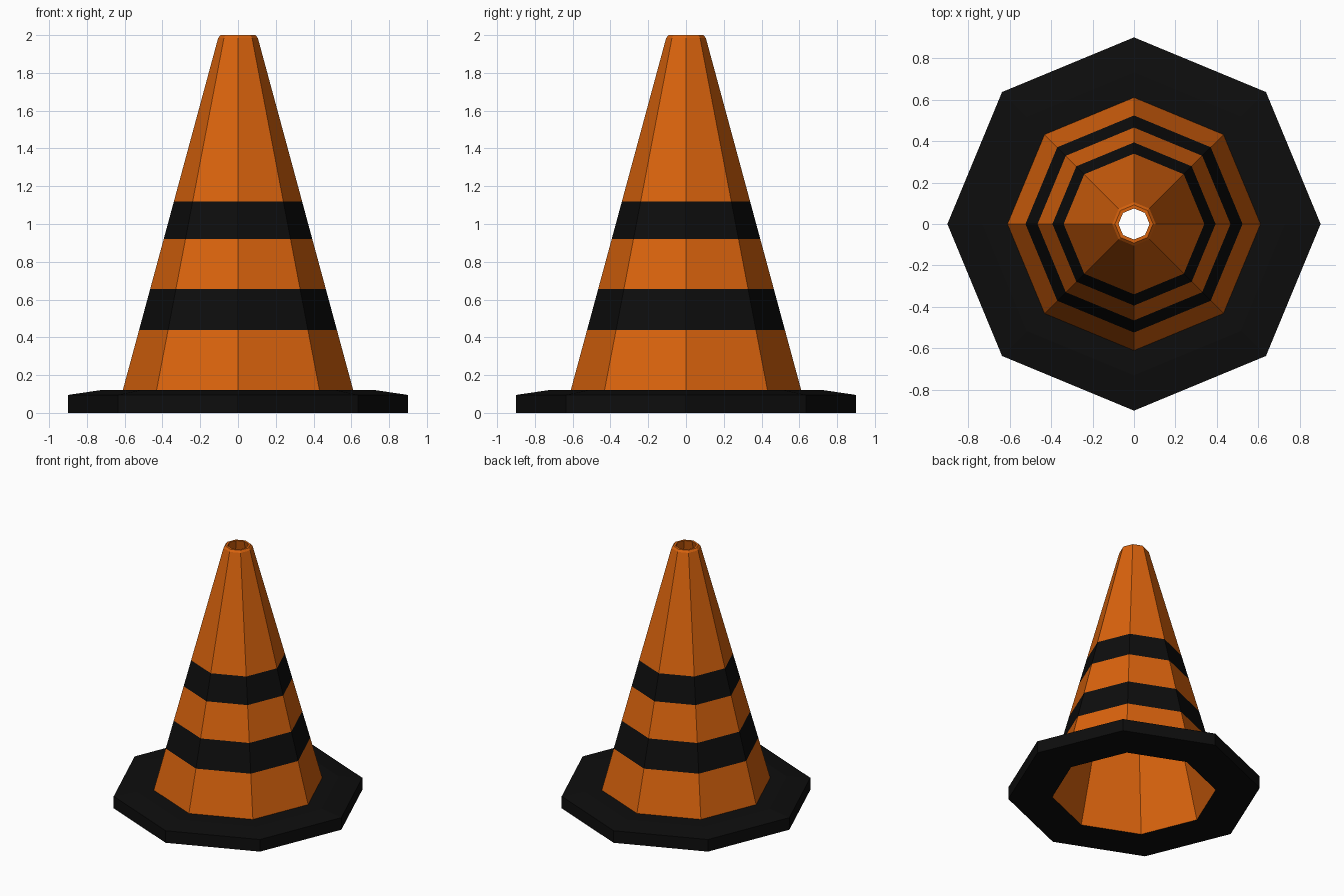
import bpy, bmesh
from math import cos, sin, pi

if "Cube" in bpy.data.objects:
    bpy.data.objects.remove(bpy.data.objects["Cube"])

SIDES = 8


def material(name, color):
    m = bpy.data.materials.new(name)
    m.diffuse_color = color
    m.use_nodes = True
    m.node_tree.nodes["Principled BSDF"].inputs["Base Color"].default_value = m.diffuse_color
    return m


orange = material("orange", (0.70, 0.125, 0.004, 1))
black = material("black", (0.004, 0.004, 0.004, 1))


def lathe(name, profile, mats, bands):
    """Spin an (r, z) profile into flat octagonal strips, one material index per strip."""
    bm = bmesh.new()
    rings = [[bm.verts.new((r * cos(2 * pi * i / SIDES), r * sin(2 * pi * i / SIDES), z))
              for i in range(SIDES)] for r, z in profile]
    for a, b, band in zip(rings, rings[1:], bands):
        for i in range(SIDES):
            j = (i + 1) % SIDES
            bm.faces.new((a[i], a[j], b[j], b[i])).material_index = band
    mesh = bpy.data.meshes.new(name)
    bm.to_mesh(mesh)
    bm.free()
    for m in mats:
        mesh.materials.append(m)
    obj = bpy.data.objects.new(name, mesh)
    bpy.context.collection.objects.link(obj)
    return obj


def cone_radius(z):
    return 0.61 + (0.105 - 0.61) * (z - 0.12) / (1.985 - 0.12)


# Base plate: underside, rim, sloped top up to the cone foot
lathe("base", [(0.585, 0), (0.9, 0), (0.9, 0.095), (0.73, 0.12), (0.61, 0.12)],
      [black], [0, 0, 0, 0])

# Hollow cone: striped outside, lip around the top hole, plain inside wall
outside = [(cone_radius(z), z) for z in (0.12, 0.44, 0.655, 0.92, 1.12, 1.985)]
lathe("cone", outside + [(0.092, 2.0), (0.075, 2.0), (0.585, 0)],
      [orange, black], [0, 1, 0, 1, 0, 0, 0, 0])
